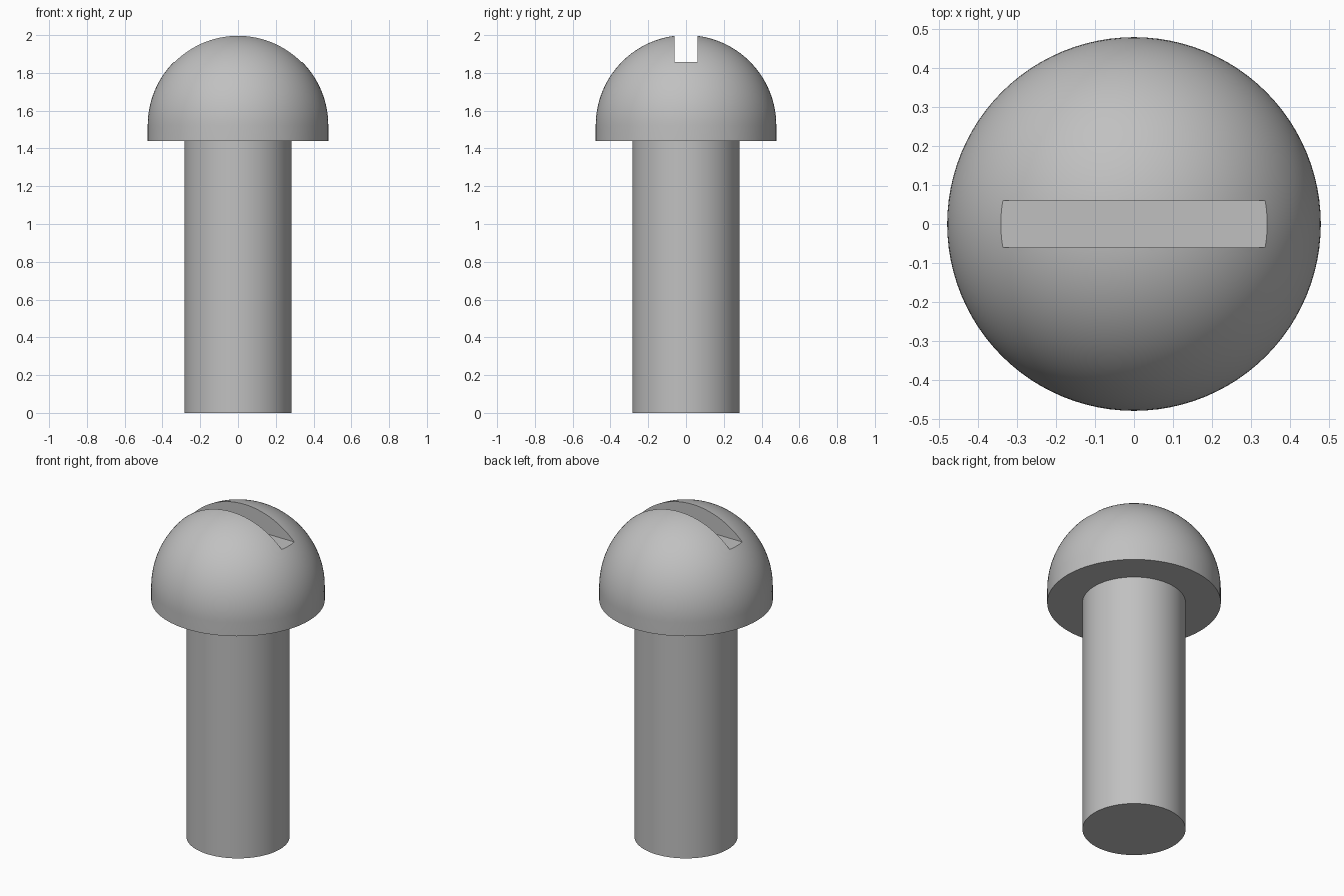
import bpy, bmesh, math
from mathutils import Matrix

cube = bpy.data.objects.get("Cube")
if cube:
    bpy.data.objects.remove(cube, do_unlink=True)

HEAD_R, SHAFT_R = 0.478, 0.284
HEAD_BASE, TOP = 1.44, 2.0
SLOT_FLOOR, SLOT_WIDTH = 1.857, 0.12
SEGMENTS = 96

steel = bpy.data.materials.new("grey steel")
steel.use_nodes = True
GREY = (0.53, 0.53, 0.53, 1)
steel.diffuse_color = GREY
steel.node_tree.nodes["Principled BSDF"].inputs["Base Color"].default_value = GREY


def make_object(name, bm):
    bmesh.ops.recalc_face_normals(bm, faces=bm.faces)
    mesh = bpy.data.meshes.new(name)
    bm.to_mesh(mesh)
    bm.free()
    mesh.materials.append(steel)
    obj = bpy.data.objects.new(name, mesh)
    bpy.context.collection.objects.link(obj)
    return obj


def activate(obj):
    bpy.ops.object.select_all(action="DESELECT")
    obj.select_set(True)
    bpy.context.view_layer.objects.active = obj


def lathe(name, profile):
    """Spin (radius, height) points about z; the ends lie on the axis."""
    bm = bmesh.new()
    verts = [bm.verts.new((r, 0, z)) for r, z in profile]
    edges = [bm.edges.new(pair) for pair in zip(verts, verts[1:])]
    bmesh.ops.spin(bm, geom=verts + edges, cent=(0, 0, 0), axis=(0, 0, 1),
                   angle=math.tau, steps=SEGMENTS, use_merge=True)
    bmesh.ops.remove_doubles(bm, verts=bm.verts, dist=1e-5)
    return make_object(name, bm)


# Shaft: plain cylinder, reaching slightly into the head
shaft = lathe("shaft", [(0, 0), (SHAFT_R, 0), (SHAFT_R, HEAD_BASE + 0.02),
                        (0, HEAD_BASE + 0.02)])

# Head: hemisphere on a short straight rim
RINGS = 32
dome = [(HEAD_R * math.cos(a), TOP - HEAD_R + HEAD_R * math.sin(a))
        for a in (math.pi / 2 * i / RINGS for i in range(RINGS))]
head = lathe("head", [(0, HEAD_BASE), (HEAD_R, HEAD_BASE)] + dome + [(0, TOP)])

# Driver slot: cut straight across the top of the head
bm = bmesh.new()
bmesh.ops.create_cube(bm, size=1, matrix=Matrix.Translation((0, 0, SLOT_FLOOR + 0.2))
                      @ Matrix.Diagonal((1.2, SLOT_WIDTH, 0.4, 1)))
cutter = make_object("slot_cutter", bm)
cutter.hide_render = True

activate(head)
cut = head.modifiers.new("slot", "BOOLEAN")
cut.operation = "DIFFERENCE"
cut.solver = "EXACT"
cut.object = cutter
bpy.ops.object.modifier_apply(modifier=cut.name)
bpy.data.objects.remove(cutter, do_unlink=True)

# Smooth round surfaces with crisp rims
for part in (shaft, head):
    activate(part)
    bpy.ops.object.shade_smooth_by_angle(angle=math.radians(30))
